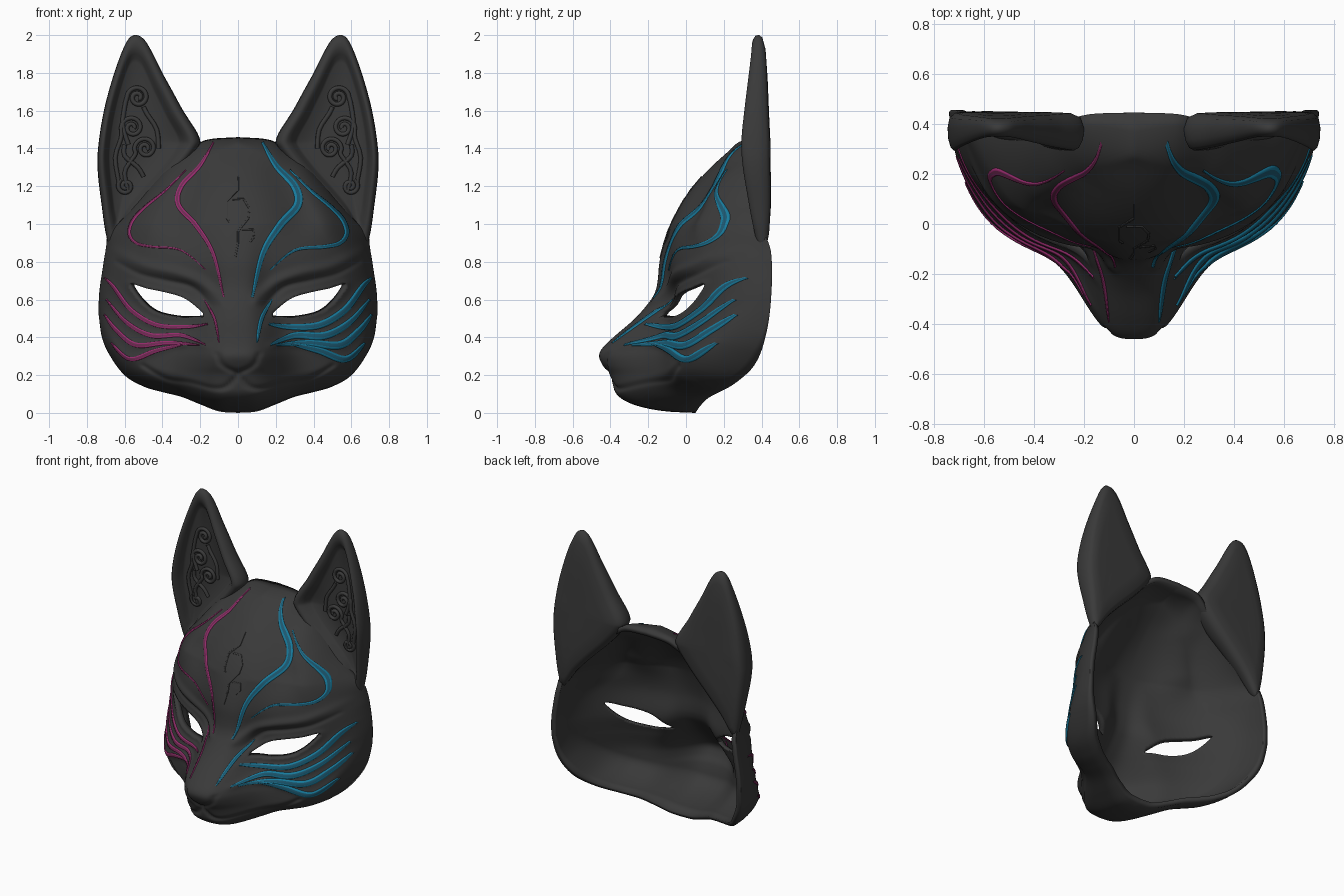
import bpy, bmesh, math
from mathutils import Vector

if "Cube" in bpy.data.objects:
    bpy.data.objects.remove(bpy.data.objects["Cube"])


def material(name, rgb):
    m = bpy.data.materials.new(name)
    m.diffuse_color = (*rgb, 1)
    m.use_nodes = True
    m.node_tree.nodes["Principled BSDF"].inputs["Base Color"].default_value = m.diffuse_color
    return m


CHARCOAL = material("charcoal", (0.042, 0.042, 0.042))
BLUE = material("stripe_blue", (0.009, 0.2, 0.34))
DEEP_BLUE = material("stripe_deep_blue", (0.012, 0.1, 0.165))
PINK = material("stripe_pink", (0.32, 0.025, 0.16))
DEEP_PINK = material("stripe_deep_pink", (0.16, 0.024, 0.085))


def interp(tab, v):
    """Smooth (cubic) lookup in a list of (position, value) pairs."""
    if v <= tab[0][0]:
        return tab[0][1]
    if v >= tab[-1][0]:
        return tab[-1][1]
    i = 0
    while tab[i + 1][0] < v:
        i += 1

    def slope(k):
        a, b = tab[max(k - 1, 0)], tab[min(k + 1, len(tab) - 1)]
        return (b[1] - a[1]) / (b[0] - a[0])
    (x0, y0), (x1, y1) = tab[i], tab[i + 1]
    h = x1 - x0
    t = (v - x0) / h
    return ((1 + 2 * t) * (1 - t) ** 2 * y0 + t * t * (3 - 2 * t) * y1
            + h * t * (1 - t) ** 2 * slope(i) - h * t * t * (1 - t) * slope(i + 1))


def smooth_path(pts, n, closed=False):
    """Catmull-Rom through 2D points."""
    P = [Vector(p) for p in pts]
    m, out = len(P), []
    get = (lambda k: P[k % m]) if closed else (lambda k: P[min(max(k, 0), m - 1)])
    for i in range(m if closed else m - 1):
        a, b, c, d = get(i - 1), get(i), get(i + 1), get(i + 2)
        for k in range(n):
            t = k / n
            out.append(0.5 * (2 * b + (c - a) * t + (2 * a - 5 * b + 4 * c - d) * t * t
                              + (3 * b - a - 3 * c + d) * t ** 3))
    return out if closed else out + [P[-1]]


def nearest(path, x, z):
    best = (9, 0, 0)
    for a, b in zip(path, path[1:]):
        ex, ez = b[0] - a[0], b[1] - a[1]
        t = min(1, max(0, ((x - a[0]) * ex + (z - a[1]) * ez) / (ex * ex + ez * ez + 1e-12)))
        px, pz = a[0] + ex * t, a[1] + ez * t
        best = min(best, (math.hypot(x - px, z - pz), px, pz))
    return best


def finish(name, bm, mats, mirror=False):
    me = bpy.data.meshes.new(name)
    bm.to_mesh(me)
    bm.free()
    for m in mats:
        me.materials.append(m)
    me.shade_smooth()
    ob = bpy.data.objects.new(name, me)
    bpy.context.collection.objects.link(ob)
    if mirror:
        ob.modifiers.new("mirror", 'MIRROR')


# Face form: outlines and depth profiles
HALF = 0.737
CHIN = [(0, 0), (.1, .008), (.2, .045), (.3, .085), (.4, .11), (.5, .14), (.6, .2), (.68, .31), (.72, .41), (HALF, .53)]
CROWN = [(0, 1.46), (.17, 1.445), (.25, 1.4), (.35, 1.33), (.45, 1.23), (.55, 1.12), (.62, 1.05), (.7, .97), (HALF, .92)]
WAIST = [(0, 1), (.6, 1), (.8, .965), (.9, .945), (1, .95), (1.5, 1)]
RIM = [(0, .05), (.03, .07), (.08, .12), (.15, .25), (.25, .36), (.4, .42), (.6, .45), (.85, .45), (1, .405),
       (1.34, .4), (1.42, .43), (1.46, .445)]
PROFILE = [(0, -.36), (.1, -.375), (.2, -.405), (.25, -.44), (.3, -.46), (.34, -.445), (.4, -.385), (.5, -.27),
           (.6, -.185), (.65, -.16), (.7, -.15), (.8, -.14), (.9, -.115), (1, -.08), (1.1, -.03), (1.2, .04),
           (1.3, .13), (1.4, .24), (1.46, .3)]
BASE = [(0, -.12), (.3, -.17), (.45, -.13), (.6, -.08), (.8, -.1), (1, -.08)]
MUZZLE = [(0, .26), (.3, .23), (.5, .17), (.65, .13), (.8, .12)]
ROUND = [(0, .04), (.3, .15), (.5, .26), (HALF, .3)]
POWER = [(.6, 2.3), (.8, 2.2), (1.2, 1.6)]
TEMPLE = [(.28, 1.28), (.34, 1.08)]

EYE = smooth_path([(.178, .512), (.25, .505), (.33, .507), (.44, .533), (.52, .595), (.575, .682),
                   (.48, .658), (.38, .637), (.29, .61), (.22, .56)], 4, True)
EYE.append(EYE[0])

# Painted stripes: path and half width
CHEEK = [([(.16, .47), (.27, .455), (.43, .465), (.565, .545), (.66, .67), (.705, .715)], .02),
         ([(.17, .36), (.3, .41), (.46, .41), (.59, .48), (.695, .6)], .021),
         ([(.2, .36), (.38, .37), (.54, .36), (.645, .44), (.705, .52)], .022),
         ([(.28, .365), (.43, .33), (.57, .285), (.67, .37)], .02)]
BROW = [([(.13, 1.43), (.2, 1.31), (.3, 1.2), (.315, 1.1), (.22, .99), (.13, .84), (.075, .61)], .023),
        ([(.275, 1.285), (.38, 1.18), (.49, 1.09), (.555, 1.02), (.575, .95), (.54, .9), (.46, .88), (.3, .86),
          (.17, .757)], .012),
        ([(.1, .37), (.125, .5), (.18, .6)], .011)]

# Sculpted ridges (negative) and grooves (positive): path, spread, height
FEATURES = [(smooth_path(p, 4), s, a) for p, s, a in [
    ([(.1, .6), (.2, .69), (.33, .74), (.5, .78), (.66, .86)], .028, -.022),
    ([(.15, .57), (.24, .665), (.38, .7), (.52, .735), (.64, .8)], .014, .016),
    ([(0, .2), (.06, .14), (.13, .13), (.25, .16), (.38, .18), (.5, .25)], .014, .014),
    ([(.11, .31), (.08, .25), (0, .21)], .013, .014)]
    + [(p, .02, -.011) for p, w in CHEEK]] + [(EYE, .02, -.012)]
BOXES = [(min(p[0] for p in f) - 3 * s, max(p[0] for p in f) + 3 * s,
          min(p[1] for p in f) - 3 * s, max(p[1] for p in f) + 3 * s) for f, s, a in FEATURES]


def surf(x, z, detail=True):
    """Depth y of the face at (x, z); without detail it is the smooth inside."""
    x = abs(x)
    X = min(x / interp(WAIST, z), HALF)
    rim, prof = interp(RIM, z), interp(PROFILE, z)
    base = max(prof, interp(BASE, z))
    h = math.sqrt(max(0, 1 - (X / HALF) ** interp(POWER, z)))
    tb = min(1, max(0, (z - interp(CHIN, X)) / .13))
    tt = min(1, max(0, (interp(CROWN, X) - z) / interp(ROUND, X)))
    k = math.sqrt(max(0, 1 - (1 - tb) ** 2.5)) * math.sqrt(max(0, 1 - (1 - tt) ** 2.5))
    nose = (base - prof) * k * math.exp(-(x / interp(MUZZLE, z)) ** 3)
    y = rim - (rim - base) * h * k - nose * (1 if detail else .85)
    y += .07 * h * k * math.exp(-(nearest(TEMPLE, x, z)[0] / .14) ** 2)
    for (path, s, a), b in zip(FEATURES if detail else [], BOXES):
        if b[0] < x < b[1] and b[2] < z < b[3]:
            y += a * h * k * math.exp(-(nearest(path, x, z)[0] / s) ** 2)
    return y


def inside(poly, x, z):
    hit = False
    for a, b in zip(poly, poly[1:]):
        if (a[1] > z) != (b[1] > z) and x < a[0] + (z - a[1]) / (b[1] - a[1]) * (b[0] - a[0]):
            hit = not hit
    return hit


# Mask shell: half grid with the eye hole cut out
NX, NZ = 80, 150
bm = bmesh.new()
grid = []
for i in range(NX + 1):
    X = HALF * math.sin(math.pi / 2 * i / NX)
    lo, hi = interp(CHIN, X), interp(CROWN, X)
    grid.append([])
    for j in range(NZ + 1):
        v = j / NZ
        z = lo + (hi - lo) * (0.5 * v + 0.25 * (1 - math.cos(math.pi * v)))
        x = X * interp(WAIST, z)
        grid[-1].append(bm.verts.new((x, surf(x, z), z)))
for a, b in zip(grid, grid[1:]):
    for j in range(NZ):
        bm.faces.new((a[j], b[j], b[j + 1], a[j + 1]))
hole = [f for f in bm.faces if inside(EYE, f.calc_center_median().x, f.calc_center_median().z)]
bmesh.ops.delete(bm, geom=hole, context='FACES')
for v in bm.verts:
    if v.is_boundary and .1 < v.co.x < .65 and .45 < v.co.z < .75:
        d, x, z = nearest(EYE, v.co.x, v.co.z)
        v.co = (x, surf(x, z), z)

# Smooth inside: slightly shrunken copy, joined along the rim and the eye hole
faces, rim_edges = list(bm.faces), [e for e in bm.edges if e.is_boundary and max(v.co.x for v in e.verts) > 1e-5]
inner = {}
for v in list(bm.verts):
    x, y, z = v.co
    inner[v] = bm.verts.new((x * .955, .45 - (.45 - surf(x, z, False)) * .95, .7 + (z - .7) * .955))
for f in faces:
    bm.faces.new([inner[v] for v in reversed(f.verts)])
for e in rim_edges:
    a, b = e.verts
    bm.faces.new((a, b, inner[b], inner[a]))
bmesh.ops.recalc_face_normals(bm, faces=bm.faces)
finish("mask_shell", bm, [CHARCOAL], True)


def ribbon(name, pts, width, side, mats, n=10):
    """Thin strip lying on the face surface along a path."""
    bm = bmesh.new()
    path = smooth_path(pts, n) if n > 1 else [Vector(p) for p in pts]
    rows = []
    for i, p in enumerate(path):
        d = (path[min(i + 1, len(path) - 1)] - path[max(i - 1, 0)]).normalized()
        w = width * (max(.12, math.sin(math.pi * i / (len(path) - 1))) ** .6 if n > 1 else 1)
        row = []
        for o in (-1, -.85, -.4, 0, .4, .85, 1):
            x, z = p.x - d.y * w * o, p.y + d.x * w * o
            y, e = surf(x, z), .002
            nrm = Vector(((surf(x + e, z) - surf(x - e, z)) / (2 * e), -1,
                          (surf(x, z + e) - surf(x, z - e)) / (2 * e))).normalized()
            c = Vector((x, y, z)) + nrm * (.005 if abs(o) < 1 else -.002)
            row.append(bm.verts.new((c.x * side, c.y, c.z)))
        rows.append(row)
    for a, b in zip(rows, rows[1:]):
        for k in range(6):
            f = bm.faces.new((a[k], b[k], b[k + 1], a[k + 1]))
            f.material_index = 1 if len(mats) > 1 and k in (2, 3) else 0
    bmesh.ops.recalc_face_normals(bm, faces=bm.faces)
    if sum(f.normal.y * f.calc_area() for f in bm.faces) > 0:
        bmesh.ops.reverse_faces(bm, faces=bm.faces)
    finish(name, bm, mats)


# Stripes: blue with a deeper core on the +x side, thinner pink on the -x side
for side, mats, k, label in ((1, [BLUE, DEEP_BLUE], 1, "blue"), (-1, [PINK, DEEP_PINK], .6, "pink")):
    for group, name in ((CHEEK, "cheek"), (BROW, "forehead")):
        for i, (pts, w) in enumerate(group):
            ribbon(f"{name}_stripe_{label}_{i + 1}", pts, w * k, side, mats)

# Angular lines on the forehead
for i, pts in enumerate([[(0, 1.25), (0, 1.18), (-.06, 1.12), (-.06, 1.03), (-.045, 1.01)],
                         [(-.03, 1.13), (.03, 1.13), (.06, 1.08), (.055, 1.03), (0, .96), (0, .9), (-.015, .82)],
                         [(.02, .97), (.08, .97), (.085, .93), (.06, .9)]]):
    ribbon(f"forehead_line_{i + 1}", pts, .005, 1, [CHARCOAL], 1)

# Ears: rings lofted from the back, round the edge, into the front recess
MID = [(.85, .41), (1.1, .392), (1.4, .37), (1.9, .385), (2, .382)]
THICK = [(.85, .025), (1.1, .058), (1.4, .077), (1.6, .065), (1.9, .04), (2, .03)]
CX, CZ = .55, 1.44
OUTLINE = smooth_path([(.55, 2), (.595, 1.955), (.655, 1.8), (.71, 1.6), (.741, 1.4), (.742, 1.27), (.722, 1.1),
                       (.7, .95), (.67, .88), (.58, 1), (.47, 1.12), (.33, 1.26), (.22, 1.39), (.205, 1.46),
                       (.29, 1.6), (.345, 1.7), (.4, 1.8), (.455, 1.91), (.5, 1.98)], 6, True)


def ear_point(x, z, off):
    return Vector((x, interp(MID, z) + off * interp(THICK, z), z))


bm = bmesh.new()
rings = []
for sx, sz, off in ((.25, .25, 1), (.6, .6, 1), (.85, .87, .95), (.96, .975, .7), (1, 1, .15), (.985, .992, -.45),
                    (.94, .96, -.85), (.88, .92, -1), (.82, .87, -.9), (.75, .82, -.5), (.7, .78, -.1),
                    (.66, .74, .1), (.3, .3, .1)):
    rings.append([bm.verts.new(ear_point(CX + (p.x - CX) * sx, CZ + (p.y - CZ) * sz, off)) for p in OUTLINE])
n = len(OUTLINE)
for a, b in zip(rings, rings[1:]):
    for k in range(n):
        bm.faces.new((a[k], a[(k + 1) % n], b[(k + 1) % n], b[k]))
bm.faces.new(rings[0])
bm.faces.new(rings[-1])
bmesh.ops.recalc_face_normals(bm, faces=bm.faces)
finish("ears", bm, [CHARCOAL], True)


# Scrollwork inside the ears
def spiral(cx, cz, r, start, turns):
    return [(cx + r * (1 - .85 * t / 24) * math.cos(start + turns * 6.283 * t / 24),
             cz + r * (1 - .85 * t / 24) * math.sin(start + turns * 6.283 * t / 24)) for t in range(25)]


scrolls = [[(.58, 1.42), (.61, 1.52), (.6, 1.62)] + spiral(.53, 1.67, .058, 0, 1.7),
           [(.63, 1.22), (.65, 1.35), (.62, 1.45)] + spiral(.56, 1.51, .06, -.3, 1.6),
           [(.58, 1.17), (.6, 1.27), (.57, 1.33)] + spiral(.49, 1.4, .06, -.5, 1.7),
           spiral(.595, 1.2, .042, 1, -1.6),
           [(.5, 1.25), (.53, 1.3), (.6, 1.36), (.6, 1.42)],
           [(.42, 1.4), (.43, 1.5), (.48, 1.58), (.5, 1.62)]]
for i, pts in enumerate(scrolls):
    cu = bpy.data.curves.new("scroll", 'CURVE')
    cu.dimensions = '3D'
    cu.bevel_depth, cu.bevel_resolution = .012, 2
    for side in (1, -1):
        sp = cu.splines.new('POLY')
        path = smooth_path(pts, 3)
        sp.points.add(len(path) - 1)
        for q, p in zip(sp.points, path):
            c = ear_point(p.x, p.y, .05)
            q.co = (c.x * side, c.y, c.z, 1)
    tmp = bpy.data.objects.new("scroll_helper", cu)
    bm = bmesh.new()
    bm.from_mesh(bpy.data.meshes.new_from_object(tmp))
    bpy.data.objects.remove(tmp)
    finish(f"ear_scroll_{i + 1}", bm, [CHARCOAL])
